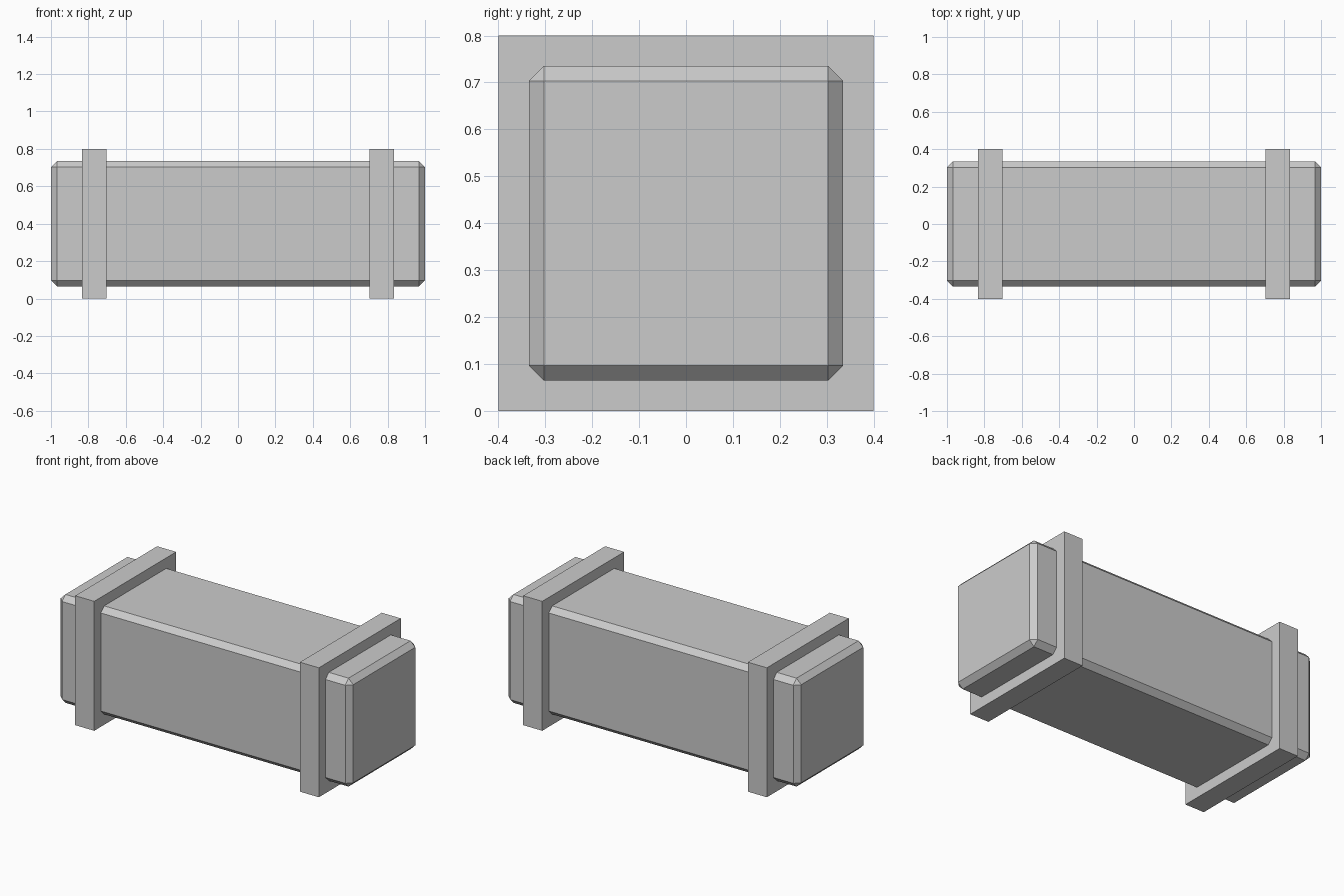
import bpy

# Remove the default object
old = bpy.data.objects.get("Cube")
if old:
    bpy.data.objects.remove(old, do_unlink=True)

# Single flat grey
grey = bpy.data.materials.new("light_grey")
grey.use_nodes = True
colour = (0.6, 0.6, 0.6, 1)
grey.diffuse_color = colour
grey.node_tree.nodes["Principled BSDF"].inputs["Base Color"].default_value = colour


def box(name, x, size, bevel=0):
    bpy.ops.mesh.primitive_cube_add(size=1, location=(x, 0, 0.4))
    part = bpy.context.object
    part.name = name
    part.scale = size
    bpy.ops.object.transform_apply(location=False, rotation=False, scale=True)
    part.data.materials.append(grey)
    if bevel:
        mod = part.modifiers.new("chamfer", "BEVEL")
        mod.width = bevel
        mod.segments = 1
    return part


# Long chamfered body
box("body", 0, (2, 0.67, 0.67), 0.032)

# Square bands around both ends
for side, x in (("right", -0.768), ("left", 0.768)):
    box(side + "_band", x, (0.13, 0.8, 0.8))
